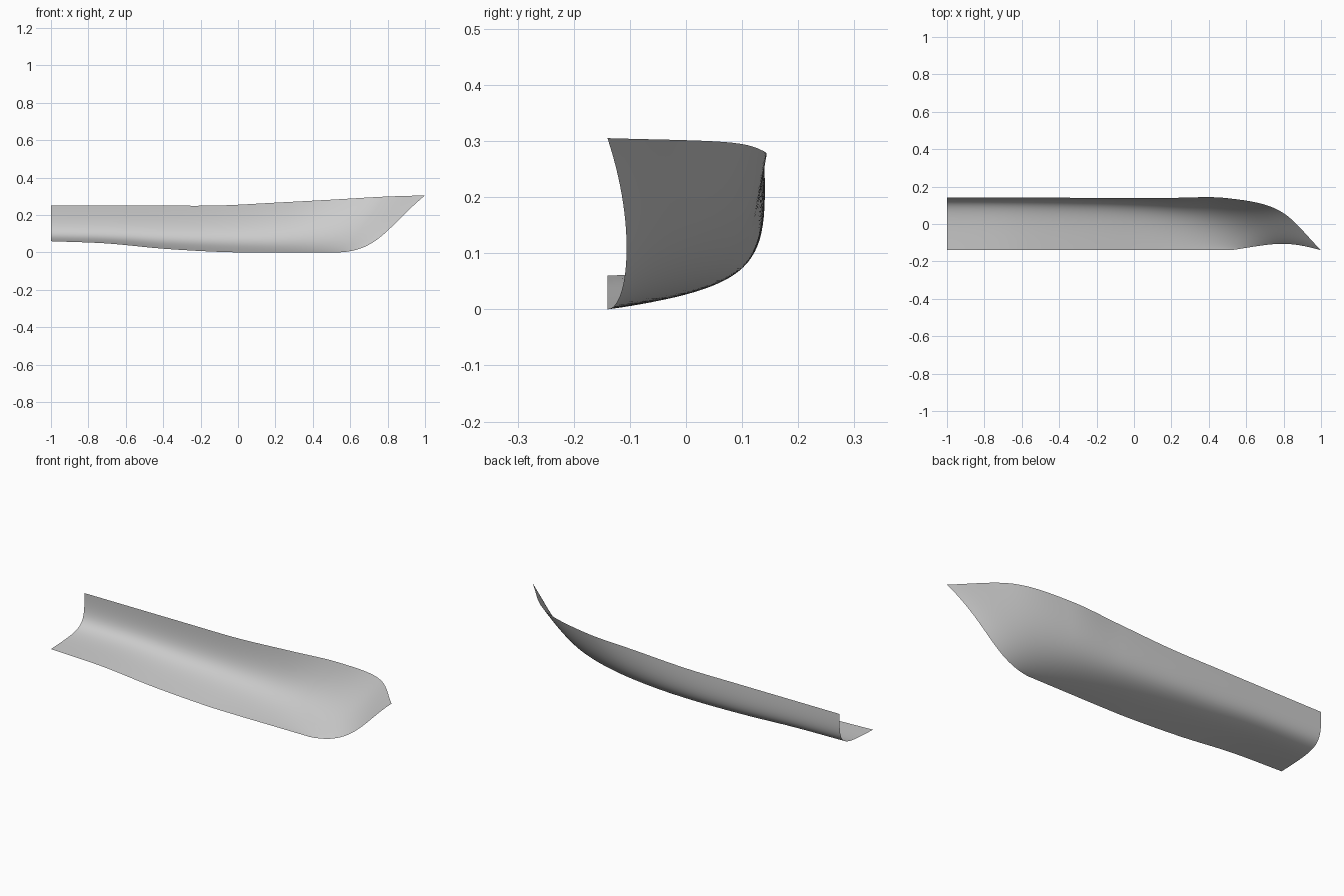
import bpy
import bmesh
from mathutils import Vector

default_cube = bpy.data.objects.get("Cube")
if default_cube:
    bpy.data.objects.remove(default_cube, do_unlink=True)

STEPS_PER_SPAN = 10
GIRTH_STEPS = 28

# Guide lines from stern to bow: x, y and z at each station
keel_line = (
    (-1, -.7, -.4, -.1, .1, .27, .4, .52),
    (-.14,) * 8,
    (.06, .048, .02, .003, 0, 0, 0, 0))
bottom_line = (
    (-1, -.7, -.4, -.1, .15, .37, .57, .75),
    (.12, .12, .115, .1, .07, .02, -.04, -.105),
    (.07, .065, .05, .04, .03, .02, .01, 0))
bilge_line = (
    (-1, -.7, -.4, -.1, .18, .43, .64, .8),
    (.145, .145, .145, .14, .125, .09, .02, -.085),
    (.07, .065, .055, .05, .055, .075, .105, .14))
sheer_line = (
    (-1, -.7, -.4, -.1, .2, .5, .78, 1),
    (.14, .14, .14, .14, .14, .138, .07, -.14),
    (.25, .25, .25, .251, .266, .282, .298, .305))


def smooth_path(line):
    """Sample a smooth curve running through every station of a guide line."""
    stations = [Vector(p) for p in zip(*line)]
    first = stations[0] * 2 - stations[1]
    last = stations[-1] * 2 - stations[-2]
    padded = [first] + stations + [last]
    path = []
    for a, b, c, d in zip(padded, padded[1:], padded[2:], padded[3:]):
        for step in range(STEPS_PER_SPAN):
            t = step / STEPS_PER_SPAN
            path.append(b + (c - a) * (t / 2)
                        + (a * 2 - b * 5 + c * 4 - d) * (t * t / 2)
                        + (b * 3 - a - c * 3 + d) * (t ** 3 / 2))
    path.append(stations[-1])
    return path


def section(keel, bottom, bilge, sheer):
    """Sample one rounded cross-section from keel to sheer."""
    points = []
    for step in range(GIRTH_STEPS + 1):
        t = step / GIRTH_STEPS
        s = 1 - t
        points.append(keel * s ** 3 + bottom * (3 * s * s * t)
                      + bilge * (3 * s * t * t) + sheer * t ** 3)
    return points


def make_material(name, colour):
    material = bpy.data.materials.new(name)
    material.use_nodes = True
    material.diffuse_color = colour
    material.node_tree.nodes["Principled BSDF"].inputs["Base Color"].default_value = colour
    return material


# Half hull shell, open along the keel, stem, sheer and stern
guides = [smooth_path(line) for line in (keel_line, bottom_line, bilge_line, sheer_line)]
bm = bmesh.new()
rings = [[bm.verts.new(p) for p in section(*controls)] for controls in zip(*guides)]
for near, far in zip(rings, rings[1:]):
    for i in range(GIRTH_STEPS):
        face = bm.faces.new((near[i], far[i], far[i + 1], near[i + 1]))
        face.smooth = True

mesh = bpy.data.meshes.new("half_hull")
bm.to_mesh(mesh)
bm.free()
mesh.materials.append(make_material("hull_grey", (.6, .6, .6, 1)))
half_hull = bpy.data.objects.new("half_hull", mesh)
bpy.context.collection.objects.link(half_hull)
